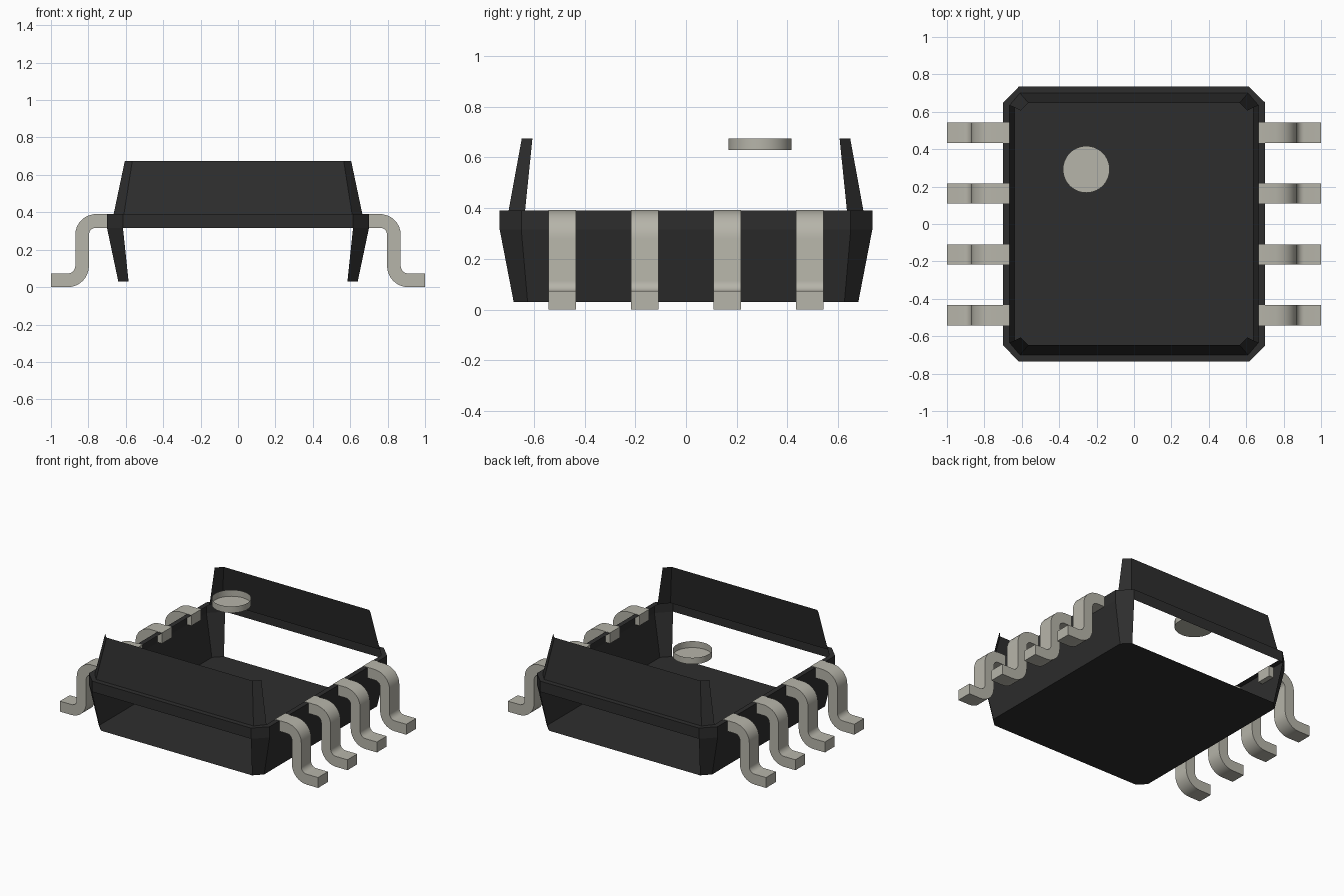
import bpy, bmesh
from math import sin, cos, radians

cube = bpy.data.objects.get("Cube")
if cube:
    bpy.data.objects.remove(cube)


def material(name, rgb):
    m = bpy.data.materials.new(name)
    m.use_nodes = True
    m.diffuse_color = (*rgb, 1)
    m.node_tree.nodes["Principled BSDF"].inputs["Base Color"].default_value = (*rgb, 1)
    return m


black = material("black plastic", (0.027, 0.027, 0.027))
metal = material("pale metal", (0.47, 0.46, 0.40))


def finish(name, bm, mat, smooth=False):
    mesh = bpy.data.meshes.new(name)
    bm.to_mesh(mesh)
    bm.free()
    mesh.materials.append(mat)
    ob = bpy.data.objects.new(name, mesh)
    bpy.context.collection.objects.link(ob)
    if smooth:
        bpy.ops.object.select_all(action='DESELECT')
        ob.select_set(True)
        bpy.context.view_layer.objects.active = ob
        bpy.ops.object.shade_smooth_by_angle(angle=radians(35))
    return ob


def octagon(bm, ax, ay, cx, cy, z):
    """Rectangle with cut corners; side 0 faces +x, side 2 faces +y."""
    pts = [(ax, cy - ay), (ax, ay - cy), (ax - cx, ay), (cx - ax, ay),
           (-ax, ay - cy), (-ax, cy - ay), (cx - ax, -ay), (ax - cx, -ay)]
    return [bm.verts.new((x, y, z)) for x, y in pts]


def wall(bm, low, high, skip=()):
    n = len(low)
    for i in range(n):
        if i not in skip:
            j = (i + 1) % n
            bm.faces.new((low[i], low[j], high[j], high[i]))


# Package body: open shell with floor, side walls, belt, ledge and end walls
bm = bmesh.new()
floor = octagon(bm, 0.64, 0.68, 0.055, 0.055, 0.03)
belt_low = octagon(bm, 0.70, 0.735, 0.085, 0.085, 0.315)
belt_high = octagon(bm, 0.70, 0.735, 0.085, 0.085, 0.39)
ledge = octagon(bm, 0.665, 0.70, 0.055, 0.065, 0.39)
rim = octagon(bm, 0.605, 0.648, 0.04, 0.042, 0.675)
bm.faces.new(floor[::-1])
wall(bm, floor, belt_low, skip=(2, 6))
wall(bm, belt_low, belt_high)
wall(bm, belt_high, ledge)
wall(bm, ledge, rim, skip=(0, 4))
finish("package_body", bm, black)

# Pin marker: shallow round cup, open at the top
bm = bmesh.new()
N = 40
low, high = [[bm.verts.new((-0.255 + 0.125 * cos(radians(360 * i / N)),
                            0.292 + 0.125 * sin(radians(360 * i / N)), z))
              for i in range(N)] for z in (0.63, 0.675)]
bm.faces.new(low[::-1])
wall(bm, low, high)
finish("pin_marker", bm, metal, smooth=True)


# Bent leads: pairs of upper and lower points along the strip
def bend(cx, cz, r_up, r_low, start, end, steps=8):
    for k in range(steps + 1):
        a = radians(start + (end - start) * k / steps)
        yield [(cx + r * cos(a), cz + r * sin(a)) for r in (r_up, r_low)]


strip = [[(0.665, 0.39), (0.665, 0.317)],
         *bend(0.76, 0.28, 0.11, 0.037, 90, 0),
         *bend(0.91, 0.113, 0.04, 0.113, 180, 270),
         [(1.0, 0.073), (1.0, 0.0)]]
HALF = 0.054

for n, y in enumerate((-0.488, -0.163, 0.163, 0.488), 1):
    bm = bmesh.new()
    rings = []
    for (ux, uz), (lx, lz) in strip:
        lift = 0.002 if ux < 0.7 or uz > 0.389 else 0
        rings.append([bm.verts.new(p) for p in (
            (ux, y - HALF, uz + lift), (ux, y + HALF, uz + lift),
            (lx, y + HALF, lz), (lx, y - HALF, lz))])
    for a, b in zip(rings, rings[1:]):
        wall(bm, a, b)
    bm.faces.new(rings[0])
    bm.faces.new(rings[-1])
    bmesh.ops.recalc_face_normals(bm, faces=bm.faces)
    lead = finish(f"lead_pair_{n}", bm, metal, smooth=True)
    lead.modifiers.new("Mirror", 'MIRROR').use_axis[0] = True
